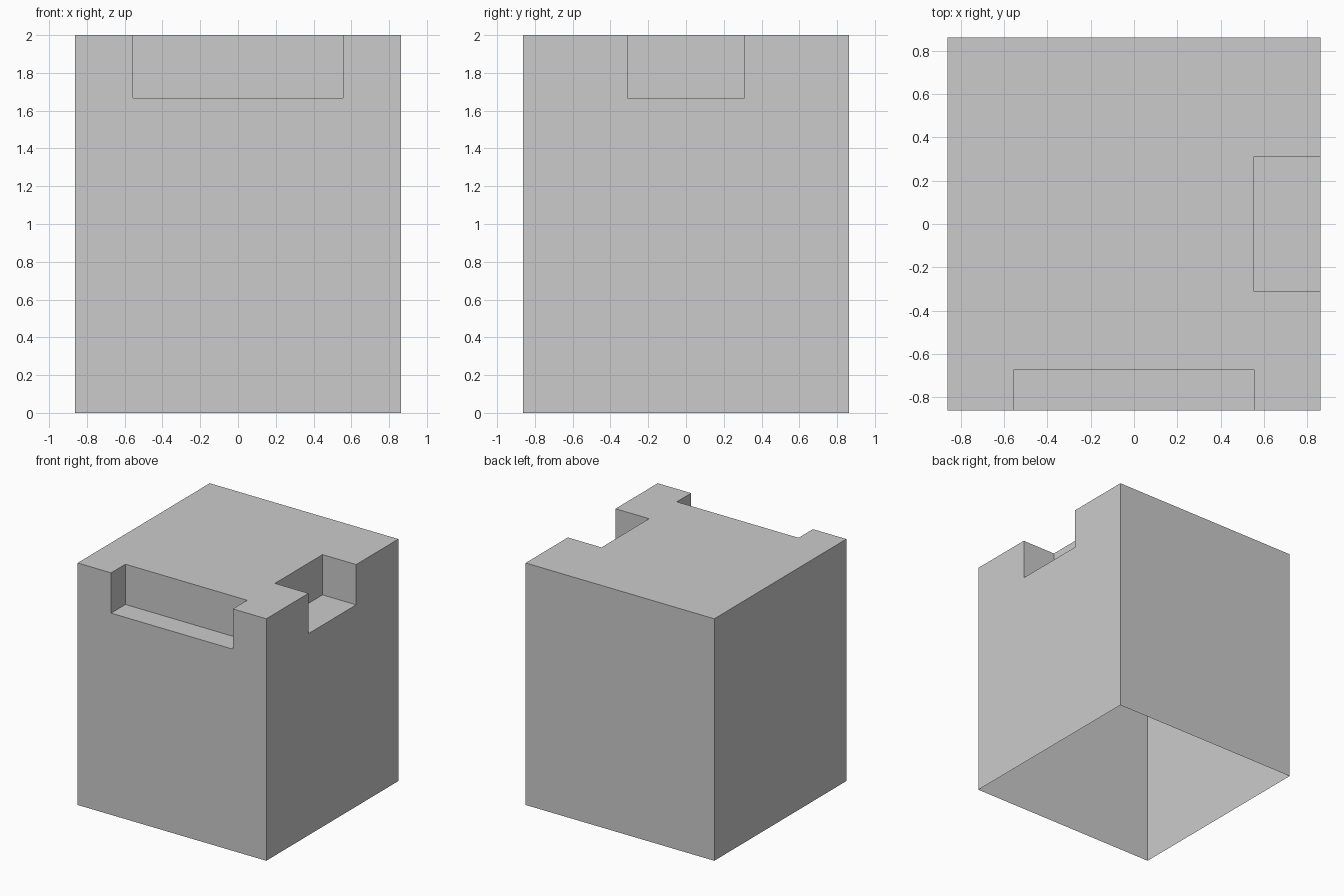
import bpy, bmesh
from mathutils import Vector

if "Cube" in bpy.data.objects:
    bpy.data.objects.remove(bpy.data.objects["Cube"])

HALF, HEIGHT = 0.8625, 2.0
NOTCH_Z = 1.667


def box(name, lo, hi):
    """Axis-aligned box between two corners."""
    lo, hi = Vector(lo), Vector(hi)
    bm = bmesh.new()
    bmesh.ops.create_cube(bm, size=1)
    bmesh.ops.scale(bm, vec=hi - lo, verts=bm.verts)
    bmesh.ops.translate(bm, vec=(lo + hi) / 2, verts=bm.verts)
    mesh = bpy.data.meshes.new(name)
    bm.to_mesh(mesh)
    bm.free()
    obj = bpy.data.objects.new(name, mesh)
    bpy.context.collection.objects.link(obj)
    return obj


# Main block
block = box("notched_block", (-HALF, -HALF, 0), (HALF, HALF, HEIGHT))

# Notches along the front and right top edges
cutters = [
    box("front_notch_cutter", (-0.557, -1, NOTCH_Z), (0.557, -0.675, 2.2)),
    box("right_notch_cutter", (0.555, -0.311, NOTCH_Z), (1, 0.311, 2.2)),
]
bpy.context.view_layer.objects.active = block
for cutter in cutters:
    cutter.hide_render = True
    mod = block.modifiers.new(cutter.name, 'BOOLEAN')
    mod.operation = 'DIFFERENCE'
    mod.solver = 'EXACT'
    mod.object = cutter
    bpy.ops.object.modifier_apply(modifier=mod.name)
    bpy.data.objects.remove(cutter)

# Open underside: the block is a thin hollow shell
bm = bmesh.new()
bm.from_mesh(block.data)
bottom = [f for f in bm.faces if all(v.co.z < 0.001 for v in f.verts)]
bmesh.ops.delete(bm, geom=bottom, context='FACES')
bm.to_mesh(block.data)
bm.free()
